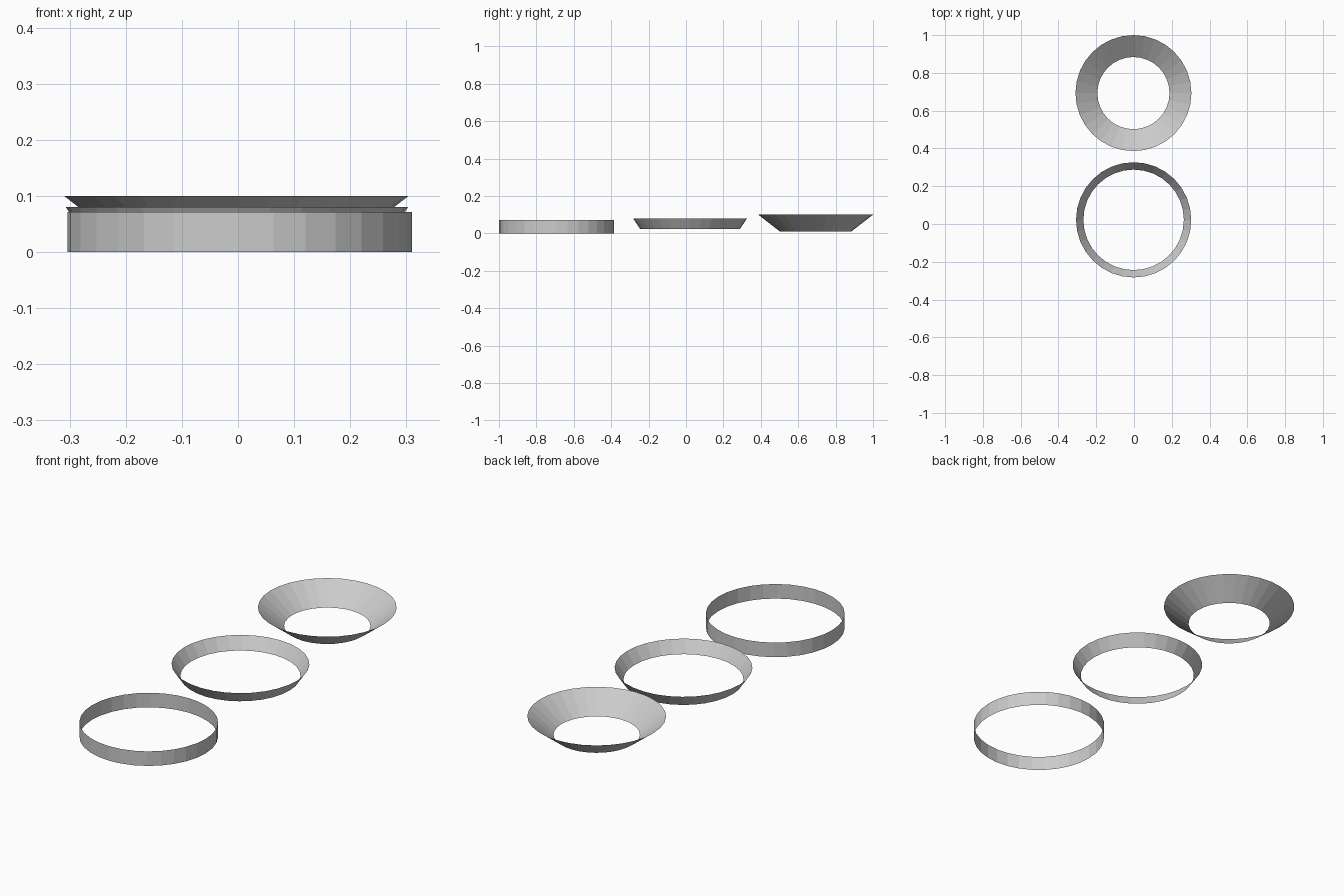
import bpy, bmesh

if "Cube" in bpy.data.objects:
    bpy.data.objects.remove(bpy.data.objects["Cube"])

SIDES = 32


def open_band(name, centre, r_bottom, r_top, z_bottom, z_top):
    """Thin, open-ended ring or funnel made of one strip of flat faces."""
    bm = bmesh.new()
    bmesh.ops.create_cone(bm, cap_ends=False, segments=SIDES,
                          radius1=r_bottom, radius2=r_top,
                          depth=z_top - z_bottom)
    mesh = bpy.data.meshes.new(name)
    bm.to_mesh(mesh)
    bm.free()
    obj = bpy.data.objects.new(name, mesh)
    obj.location = (centre[0], centre[1], (z_bottom + z_top) / 2)
    bpy.context.collection.objects.link(obj)
    return obj


# Straight ring at the front
open_band("straight_ring", (0.003, -0.693), 0.307, 0.307, 0.0, 0.071)
# Gently tapered ring in the middle
open_band("tapered_ring", (-0.002, 0.022), 0.266, 0.305, 0.022, 0.08)
# Wide funnel ring at the back
open_band("funnel_ring", (-0.003, 0.693), 0.191, 0.307, 0.01, 0.10)
